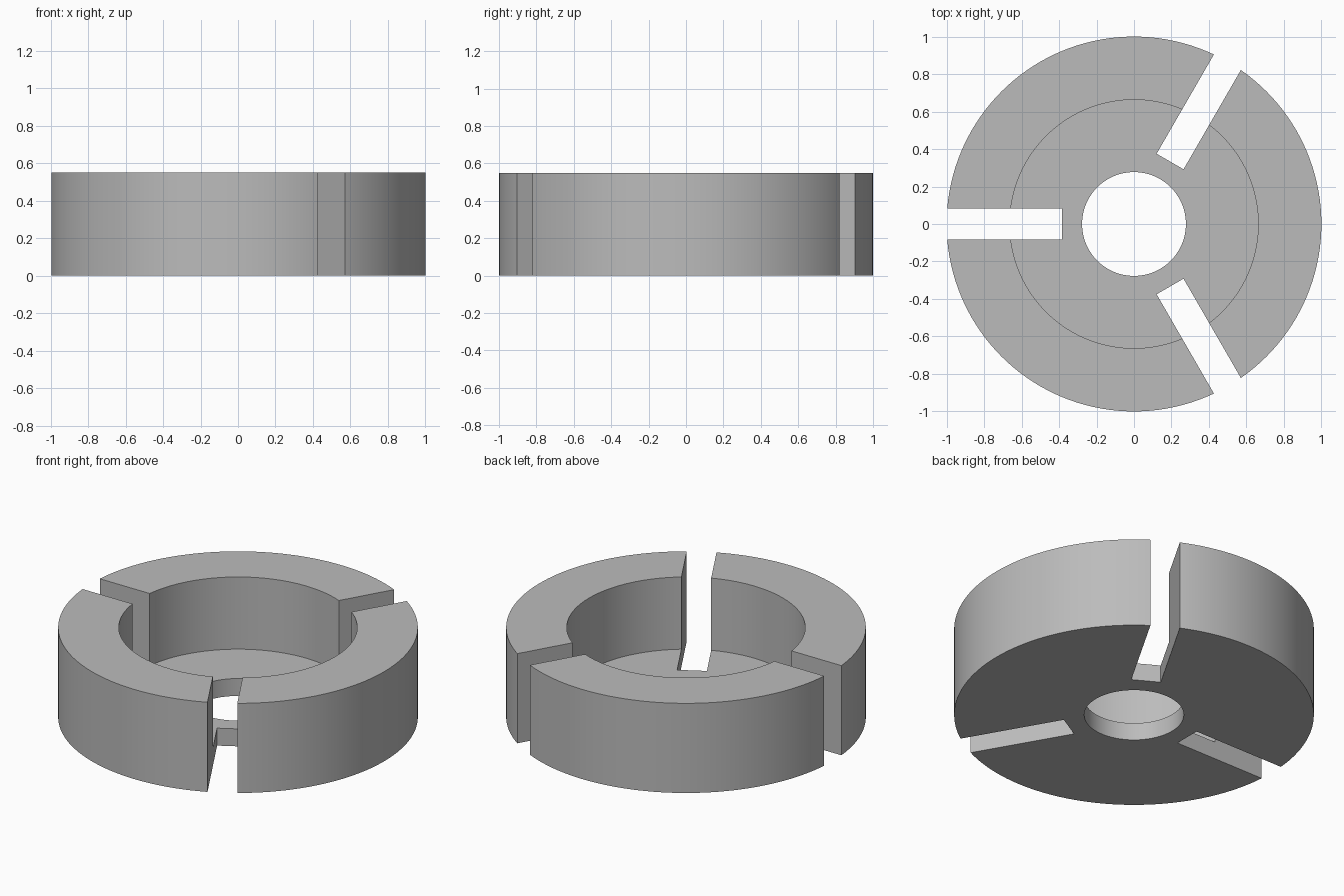
import bpy
import bmesh
import math
from mathutils import Matrix, Vector

cube = bpy.data.objects.get("Cube")
if cube:
    bpy.data.objects.remove(cube, do_unlink=True)

HEIGHT, FLOOR = 0.55, 0.107
OUTER_R, POCKET_R, HOLE_R = 1.0, 0.663, 0.277
SLOT_START, SLOT_END, SLOT_WIDTH = 0.385, 1.2, 0.166
SEGMENTS = 144

grey = bpy.data.materials.new("plain grey")
grey.use_nodes = True
grey.diffuse_color = (0.5, 0.5, 0.5, 1)
grey.node_tree.nodes["Principled BSDF"].inputs["Base Color"].default_value = grey.diffuse_color


def add_object(name, bm):
    bmesh.ops.recalc_face_normals(bm, faces=bm.faces)
    mesh = bpy.data.meshes.new(name)
    bm.to_mesh(mesh)
    bm.free()
    mesh.materials.append(grey)
    obj = bpy.data.objects.new(name, mesh)
    bpy.context.scene.collection.objects.link(obj)
    return obj


# Cup-shaped ring: closed wall-and-floor profile turned around z
profile = [(HOLE_R, 0), (OUTER_R, 0), (OUTER_R, HEIGHT),
           (POCKET_R, HEIGHT), (POCKET_R, FLOOR), (HOLE_R, FLOOR)]
bm = bmesh.new()
verts = [bm.verts.new((r, 0, z)) for r, z in profile]
edges = [bm.edges.new((a, b)) for a, b in zip(verts, verts[1:] + verts[:1])]
bmesh.ops.spin(bm, geom=verts + edges, cent=(0, 0, 0), axis=(0, 0, 1),
               angle=math.tau, steps=SEGMENTS, use_duplicate=False)
bmesh.ops.remove_doubles(bm, verts=bm.verts, dist=0.0001)
ring = add_object("slotted_ring", bm)

# Three radial slots cut through wall and floor
bm = bmesh.new()
length = SLOT_END - SLOT_START
for degrees in (60, 180, 300):
    place = (Matrix.Rotation(math.radians(degrees), 4, "Z")
             @ Matrix.Translation(((SLOT_START + SLOT_END) / 2, 0, HEIGHT / 2))
             @ Matrix.Diagonal(Vector((length, SLOT_WIDTH, HEIGHT * 2, 1))))
    bmesh.ops.create_cube(bm, size=1, matrix=place)
cutter = add_object("slot_cutter", bm)
cutter.hide_render = True

cut = ring.modifiers.new("slots", "BOOLEAN")
cut.operation = "DIFFERENCE"
cut.solver = "EXACT"
cut.object = cutter

bpy.ops.object.select_all(action="DESELECT")
ring.select_set(True)
bpy.context.view_layer.objects.active = ring
bpy.ops.object.modifier_apply(modifier=cut.name)
bpy.data.objects.remove(cutter, do_unlink=True)

# Round walls smooth, edges crisp
bpy.ops.object.shade_smooth_by_angle(angle=math.radians(30))
